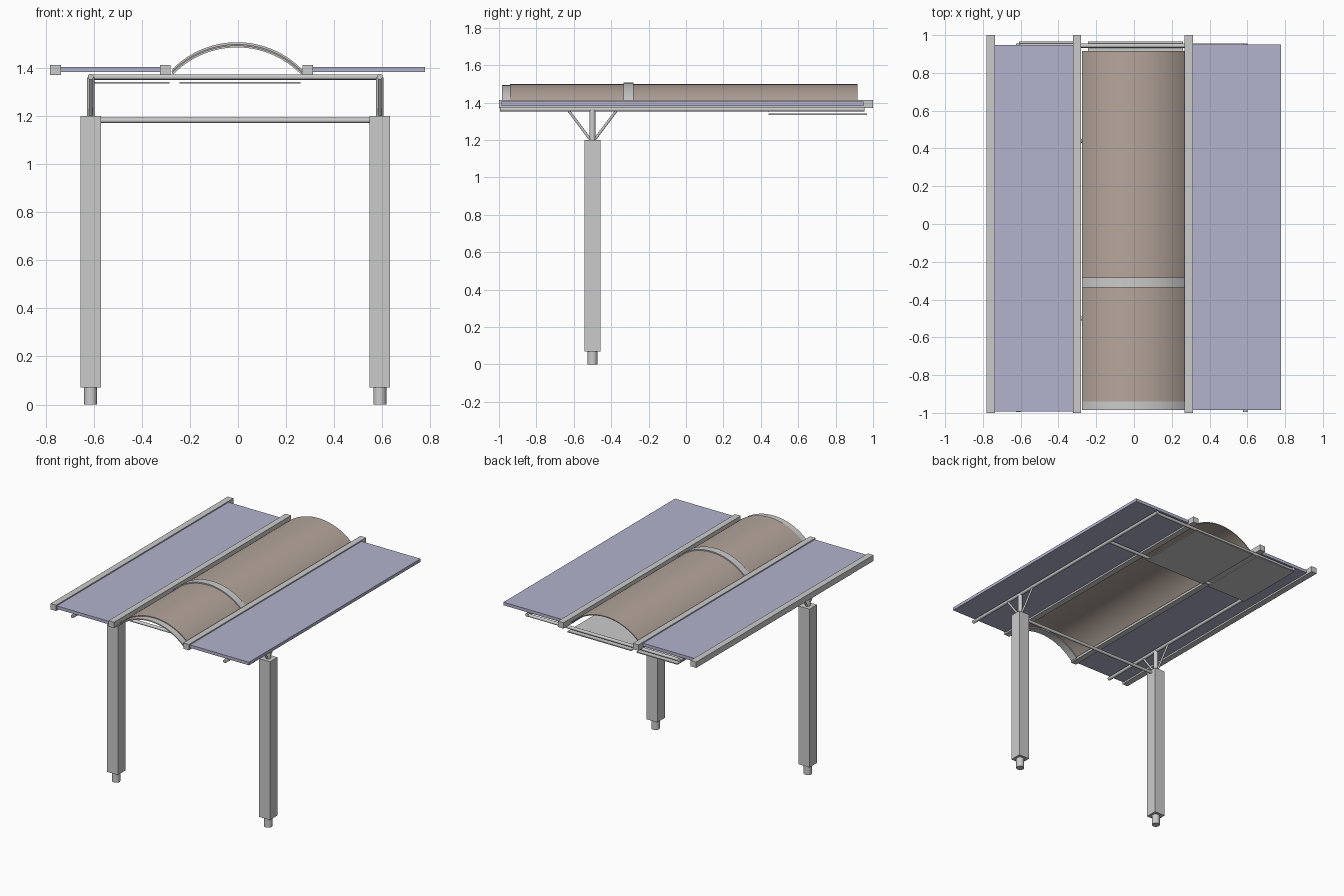
import bpy, bmesh, math
from mathutils import Vector

if "Cube" in bpy.data.objects:
    bpy.data.objects.remove(bpy.data.objects["Cube"])


def material(name, rgb):
    m = bpy.data.materials.new(name)
    m.diffuse_color = (*rgb, 1)
    m.use_nodes = True
    m.node_tree.nodes["Principled BSDF"].inputs["Base Color"].default_value = m.diffuse_color
    return m


BLUE = material("panel_blue", (0.45, 0.45, 0.62))
BROWN = material("canopy_brown", (0.46, 0.38, 0.33))


def finish(name, bm, mat=None, smooth=False):
    bmesh.ops.recalc_face_normals(bm, faces=bm.faces)
    me = bpy.data.meshes.new(name)
    bm.to_mesh(me)
    bm.free()
    ob = bpy.data.objects.new(name, me)
    bpy.context.collection.objects.link(ob)
    if mat:
        me.materials.append(mat)
    if smooth:
        bpy.ops.object.select_all(action='DESELECT')
        ob.select_set(True)
        bpy.context.view_layer.objects.active = ob
        bpy.ops.object.shade_smooth_by_angle(angle=math.radians(35))
    return ob


def box(name, x0, x1, y0, y1, z0, z1, mat=None):
    bm = bmesh.new()
    bmesh.ops.create_cube(bm, size=1)
    for v in bm.verts:
        v.co = ((x0 + x1) / 2 + v.co.x * (x1 - x0),
                (y0 + y1) / 2 + v.co.y * (y1 - y0),
                (z0 + z1) / 2 + v.co.z * (z1 - z0))
    return finish(name, bm, mat)


def tube(name, a, b, r, sides=20):
    a, b = Vector(a), Vector(b)
    d = b - a
    bm = bmesh.new()
    bmesh.ops.create_cone(bm, cap_ends=True, segments=sides, radius1=r, radius2=r, depth=d.length)
    bm.transform(d.to_track_quat('Z', 'Y').to_matrix().to_4x4())
    bmesh.ops.translate(bm, verts=bm.verts, vec=(a + b) / 2)
    return finish(name, bm, None, True)


def arch(name, top, thick, y0, y1, mat=None, half=0.272, rise=0.115, n=40):
    # circular vault strip, extruded along y
    R = (half ** 2 + rise ** 2) / (2 * rise)
    ang = math.asin(half / R)
    cz = top - R
    pts = []
    for rad, order in ((R, range(n + 1)), (R - thick, range(n, -1, -1))):
        for i in order:
            t = -ang + 2 * ang * i / n
            pts.append((-0.004 + rad * math.sin(t), cz + rad * math.cos(t)))
    bm = bmesh.new()
    rings = [[bm.verts.new((x, y, z)) for x, z in pts] for y in (y0, y1)]
    m = len(pts)
    for i in range(m):
        j = (i + 1) % m
        bm.faces.new((rings[0][i], rings[0][j], rings[1][j], rings[1][i]))
    for k in range(n):  # end strips
        for r in rings:
            bm.faces.new((r[k], r[k + 1], r[m - 2 - k], r[m - 1 - k]))
    return finish(name, bm, mat, True)


PY = -0.5
XL, XR = -0.613, 0.59

# Posts with foot, head strut, braces and the long roof tube
for side, x in (("left", XL), ("right", XR)):
    tube(side + "_post_foot", (x, PY, 0), (x, PY, 0.08), 0.027, 24)
    box(side + "_post", x - 0.0425, x + 0.0425, PY - 0.0425, PY + 0.0425, 0.07, 1.2)
    tube(side + "_post_head", (x, PY, 1.19), (x, PY, 1.36), 0.016)
    for tag, s in (("front", -1), ("back", 1)):
        tube(f"{side}_{tag}_brace", (x, PY + s * 0.01, 1.2), (x, PY + s * 0.13, 1.36), 0.007, 14)
    tube(side + "_roof_tube", (x, -0.995, 1.364), (x, 0.955, 1.364), 0.012)

# Cross tubes
tube("post_cross_tube", (XL, PY, 1.182), (XR, PY, 1.182), 0.011)
tube("middle_cross_tube", (XL, 0.44, 1.362), (XR, 0.44, 1.362), 0.011)
tube("back_cross_tube", (XL, 0.944, 1.362), (XR, 0.944, 1.362), 0.011)

# Thin panels hung under the back of the roof
box("left_under_panel", -0.61, -0.285, 0.44, 0.967, 1.335, 1.342)
box("center_under_panel", -0.243, 0.26, 0.44, 0.967, 1.335, 1.342)

# Square roof rails
for tag, x in (("outer_left", -0.759), ("inner_left", -0.302), ("inner_right", 0.29)):
    box(tag + "_rail", x - 0.022, x + 0.022, -1, 1, 1.371, 1.413)

# Flat roof panels
box("left_roof_panel", -0.74, -0.32, -0.992, 0.947, 1.383, 1.405, BLUE)
box("right_roof_panel", 0.308, 0.777, -0.986, 0.95, 1.383, 1.405, BLUE)

# Vaulted canopy and its bands
arch("vault_canopy", 1.499, 0.006, -0.94, 0.916, BROWN)
arch("front_vault_band", 1.4935, 0.008, -0.985, -0.93)
arch("middle_vault_band", 1.507, 0.0085, -0.335, -0.282)
